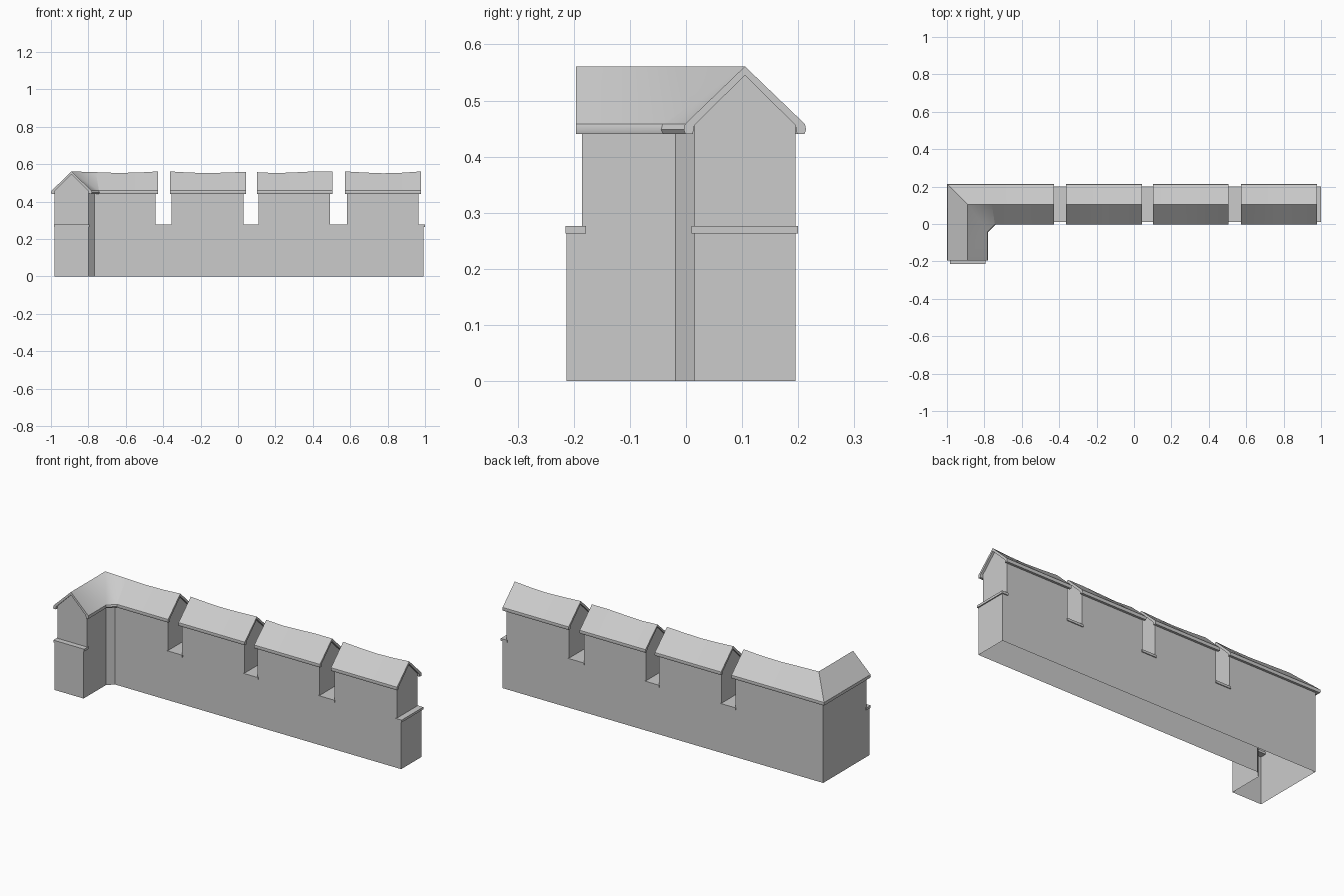
import bpy, bmesh

if "Cube" in bpy.data.objects:
    bpy.data.objects.remove(bpy.data.objects["Cube"])

CX, CY = -0.89, 0.105       # corner of the wall centre line
HALF = 0.09                 # half wall thickness
EAVE, PEAK = 0.456, 0.545   # gable heights


def finish(name, bm):
    bmesh.ops.remove_doubles(bm, verts=bm.verts, dist=0.0004)
    bmesh.ops.recalc_face_normals(bm, faces=bm.faces)
    me = bpy.data.meshes.new(name)
    bm.to_mesh(me)
    bm.free()
    ob = bpy.data.objects.new(name, me)
    bpy.context.collection.objects.link(ob)
    bpy.ops.object.select_all(action='DESELECT')
    ob.select_set(True)
    bpy.context.view_layer.objects.active = ob
    bpy.ops.object.shade_smooth_by_angle(angle=0.6)
    return ob


def leg(y):
    # cross-section station on the short leg, d > 0 is the inner side
    return lambda d: (CX + d, y)


def main(x):
    # cross-section station on the long wall
    return lambda d: (x, CY - d)


def corner(sx, sy):
    # mitre station, chamfered on the inner side only
    def f(d):
        k = 0.37 * max(d, 0)
        return (CX + d + sx * k, CY - d - sy * k)
    return f


CORNER = [corner(0, 1), corner(1, 0)]


def sweep(name, stations, profile, skip=(), sag=None):
    # sweeps a closed (d, z) profile; skip leaves profile segments open
    bm = bmesh.new()
    rings = []
    for i, st in enumerate(stations):
        ring = []
        for j, (d, z) in enumerate(profile):
            dz = sag[i] if sag and j == 0 else 0
            ring.append(bm.verts.new((*st(d), z + dz)))
        rings.append(ring)
    n = len(profile)
    for a, b in zip(rings, rings[1:]):
        for j in range(n):
            if j not in skip:
                k = (j + 1) % n
                bm.faces.new((a[j], a[k], b[k], b[j]))
    bm.faces.new(rings[0])
    bm.faces.new(rings[-1])
    return finish(name, bm)


def slab(name, x0, x1, y0, y1, z0=0.263, z1=0.276):
    bm = bmesh.new()
    bmesh.ops.create_cube(bm, size=1)
    for v in bm.verts:
        v.co = ((x0 + x1) / 2 + v.co.x * (x1 - x0),
                (y0 + y1) / 2 + v.co.y * (y1 - y0),
                (z0 + z1) / 2 + v.co.z * (z1 - z0))
    return finish(name, bm)


# lower wall, open underneath
base = [(-HALF, 0), (-HALF, 0.27), (HALF, 0.27), (HALF, 0)]
sweep("lower_wall", [leg(-0.213)] + CORNER + [main(0.993)], base, skip=(1, 3))

# gabled raised wall sections and their roofs
body = [(-HALF, 0.27), (-HALF, EAVE), (0, PEAK), (HALF, EAVE), (HALF, 0.27)]
right = [(0.107, 0.458), (0.109, 0.448), (0.106, 0.44), (0.093, 0.44), (HALF, EAVE)]
roof = [(0, 0.561)] + right + [(0, PEAK)] + [(-d, z) for d, z in reversed(right)]

sweep("corner_merlon", [leg(-0.185)] + CORNER + [main(-0.44)], body, skip=(1, 2, 4))
sweep("corner_roof",
      [leg(-0.196)] + CORNER + [main(x) for x in (-0.76, -0.65, -0.53, -0.428)],
      roof, sag=(0, 0, 0, -0.004, -0.008, -0.006, 0))

merlons = [(-0.355, 0.03, (0, -0.006, -0.009, -0.006, -0.002)),
           (0.11, 0.492, (-0.004, -0.009, -0.005, 0, 0)),
           (0.582, 0.966, (0, -0.006, -0.01, -0.007, 0))]
for i, (x0, x1, sag) in enumerate(merlons, 1):
    sweep(f"merlon_{i}", [main(x0), main(x1)], body, skip=(1, 2, 4))
    a, b = x0 - 0.009, x1 + 0.013
    sweep(f"merlon_roof_{i}", [main(a + (b - a) * t / 4) for t in range(5)],
          roof, sag=sag)

# sill slabs in the gaps and on both wall ends
for i, (x0, x1) in enumerate([(-0.445, -0.35), (0.025, 0.115),
                              (0.487, 0.587), (0.96, 0.999)], 1):
    slab(f"sill_{i}", x0, x1, 0.01, 0.2)
slab("leg_sill", -0.985, -0.795, -0.215, -0.178)
